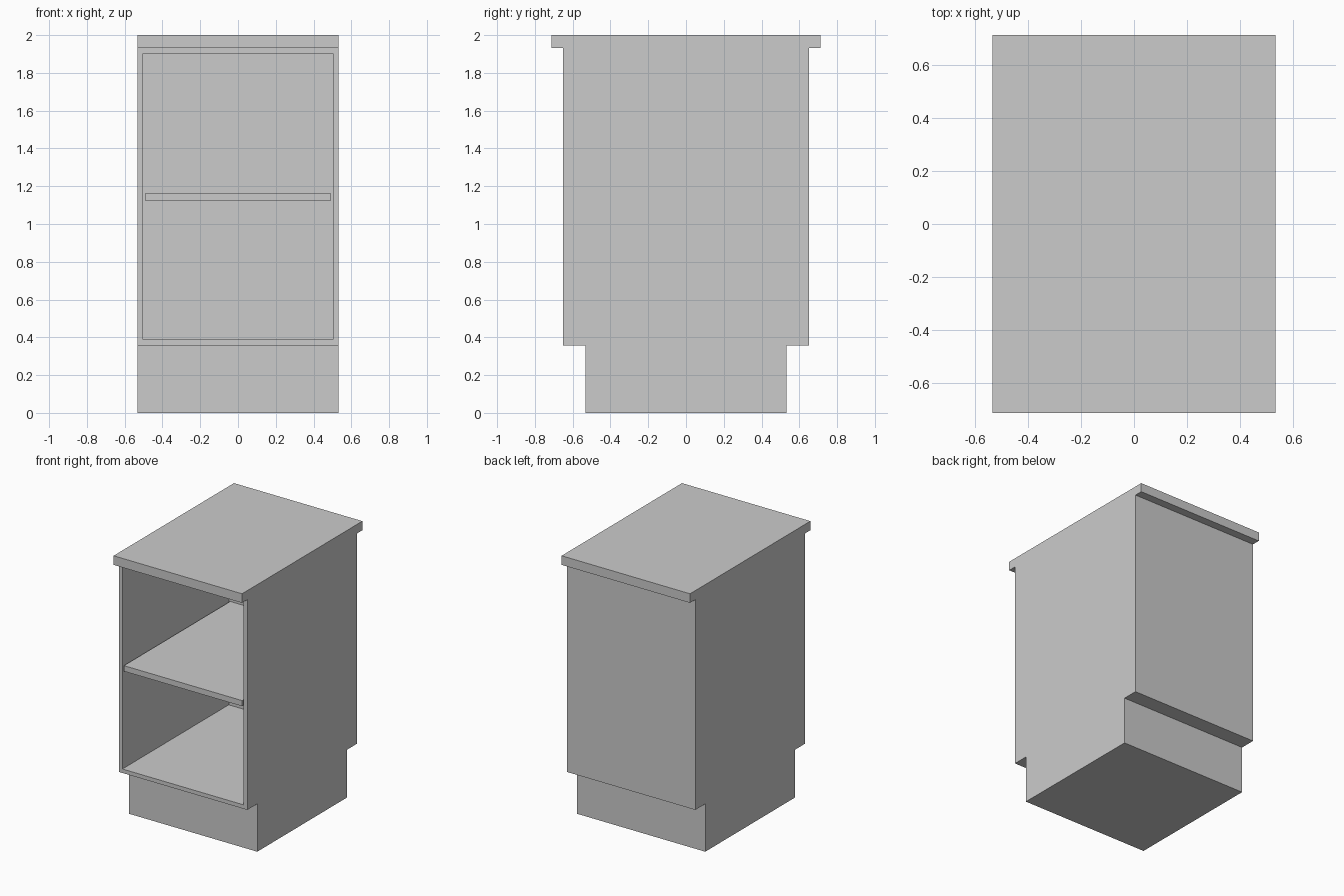
import bpy
import bmesh
from mathutils import Matrix, Vector

if "Cube" in bpy.data.objects:
    bpy.data.objects.remove(bpy.data.objects["Cube"])

HALF_W = 0.532    # half width
BOARD = 0.042     # board thickness
BODY_Y = 0.65     # half depth of the body
DEPTH = 2 * BODY_Y - BOARD


def add_object(name, bm):
    bmesh.ops.recalc_face_normals(bm, faces=bm.faces)
    mesh = bpy.data.meshes.new(name)
    bm.to_mesh(mesh)
    bm.free()
    obj = bpy.data.objects.new(name, mesh)
    bpy.context.collection.objects.link(obj)
    return obj


# Cabinet shell: half side profile (y, z) mirrored, then extruded across the width
half = [(0.532, 0), (0.532, 0.358), (BODY_Y, 0.358),
        (BODY_Y, 1.932), (0.712, 1.932), (0.712, 2.0)]
profile = half + [(-y, z) for y, z in reversed(half)]
bm = bmesh.new()
side = bm.faces.new([bm.verts.new((-HALF_W, y, z)) for y, z in profile])
ext = bmesh.ops.extrude_face_region(bm, geom=[side])
verts = [e for e in ext["geom"] if isinstance(e, bmesh.types.BMVert)]
bmesh.ops.translate(bm, verts=verts, vec=(2 * HALF_W, 0, 0))
bmesh.ops.recalc_face_normals(bm, faces=bm.faces)

# Open front compartment: inset the body's front face and push it back
front = next(f for f in bm.faces
             if all(abs(v.co.y + BODY_Y) < 1e-4 for v in f.verts))
bmesh.ops.inset_individual(bm, faces=[front], thickness=BOARD)
back = bmesh.ops.extrude_discrete_faces(bm, faces=[front])["faces"][0]
bmesh.ops.translate(bm, verts=back.verts, vec=(0, DEPTH, 0))
add_object("cabinet_shell", bm)

# Middle shelf, flush with the front edge
bm = bmesh.new()
size = Vector((2 * (HALF_W - BOARD), DEPTH, BOARD))
centre = Vector((0, -BOARD / 2, 1.144))
bmesh.ops.create_cube(bm, size=1, matrix=Matrix.LocRotScale(centre, None, size))
add_object("shelf", bm)
